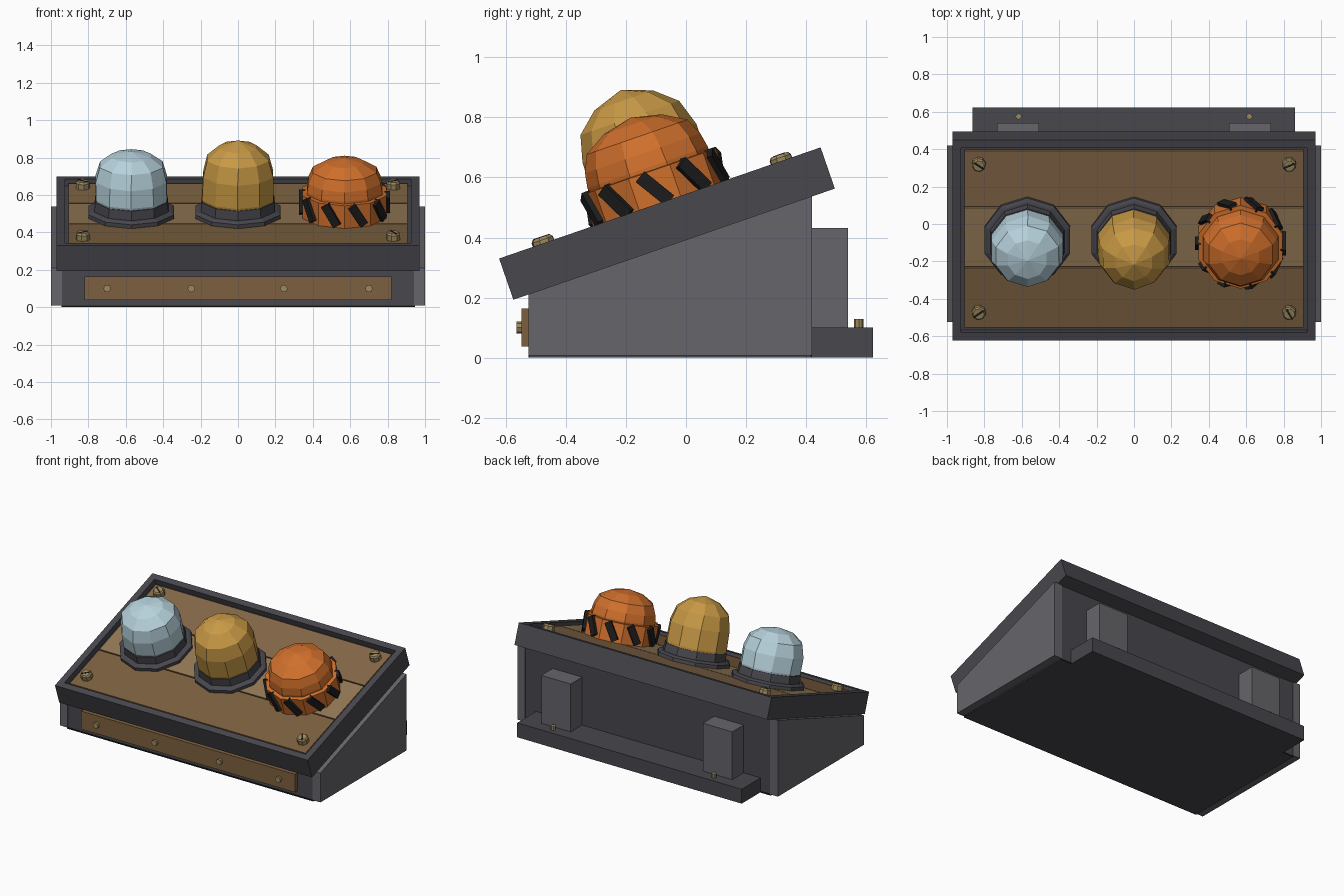
import bpy, bmesh, random
from math import radians, cos, sin, pi
from mathutils import Matrix, Vector

if "Cube" in bpy.data.objects:
    bpy.data.objects.remove(bpy.data.objects["Cube"])

random.seed(4)
I = Matrix.Identity(4)
# Frame of the sloped panel: origin at the middle of its top face
T = Matrix.Translation((0, -0.087, 0.515)) @ Matrix.Rotation(radians(19.07), 4, 'X')


def mat(name, r, g, b):
    m = bpy.data.materials.new(name)
    m.diffuse_color = (r, g, b, 1)
    m.use_nodes = True
    m.node_tree.nodes["Principled BSDF"].inputs["Base Color"].default_value = m.diffuse_color
    return m


DARK = mat("dark_metal", 0.065, 0.063, 0.075)
STEEL = mat("side_steel", 0.13, 0.13, 0.145)
BLACK = mat("black", 0.012, 0.012, 0.012)
WOOD = [mat("wood_dark", 0.2, 0.115, 0.05), mat("wood_light", 0.29, 0.185, 0.09),
        mat("wood_mid", 0.235, 0.14, 0.065)]
BRASS = mat("brass", 0.33, 0.25, 0.11)
BLUE = mat("pale_blue_glass", 0.47, 0.64, 0.71)
AMBER = mat("amber_glass", 0.58, 0.32, 0.06)
ORANGE = mat("orange_glass", 0.63, 0.16, 0.025)


def finish(name, bm, material, m=I):
    bmesh.ops.recalc_face_normals(bm, faces=bm.faces)
    me = bpy.data.meshes.new(name)
    bm.to_mesh(me)
    bm.free()
    me.materials.append(material)
    ob = bpy.data.objects.new(name, me)
    ob.matrix_world = m
    bpy.context.collection.objects.link(ob)
    return ob


def box(name, lo, hi, material, m=I):
    lo, hi = Vector(lo), Vector(hi)
    bm = bmesh.new()
    bmesh.ops.create_cube(bm, size=1)
    for v in bm.verts:
        v.co = Vector(v.co[i] * (hi[i] - lo[i]) + (lo[i] + hi[i]) / 2 for i in range(3))
    return finish(name, bm, material, m)


def lathe(name, profile, material, m=I, n=10, jitter=0.0):
    """Spin (radius, height) points around z; radius 0 gives a pole."""
    bm = bmesh.new()
    rings = []
    for r, z in profile:
        if r == 0:
            rings.append([bm.verts.new((0, 0, z))] * n)
        else:
            rings.append([bm.verts.new((r * cos(pi / 2 + 2 * pi * k / n) + random.uniform(-jitter, jitter),
                                        r * sin(pi / 2 + 2 * pi * k / n) + random.uniform(-jitter, jitter), z))
                          for k in range(n)])
    for a, b in zip(rings, rings[1:]):
        for k in range(n):
            quad = [a[k], a[(k + 1) % n], b[(k + 1) % n], b[k]]
            bm.faces.new(list(dict.fromkeys(quad)))
    for ring in (rings[0], rings[-1]):
        if ring[0] is not ring[1]:
            bm.faces.new(ring)
    return finish(name, bm, material, m)


def wedge(name, x0, x1, pts, material):
    """Extrude a (y, z) side profile along x."""
    bm = bmesh.new()
    f = bm.faces.new([bm.verts.new((x0, y, z)) for y, z in pts])
    ext = bmesh.ops.extrude_face_region(bm, geom=[f])
    bmesh.ops.translate(bm, vec=(x1 - x0, 0, 0),
                        verts=[v for v in ext['geom'] if isinstance(v, bmesh.types.BMVert)])
    return finish(name, bm, material)


# Housing and side plates
wedge("housing", -0.945, 0.945, [(-0.52, 0), (0.415, 0), (0.415, 0.545), (-0.52, 0.22)], DARK)
for side, s in (("left", -1), ("right", 1)):
    wedge(side + "_side_plate", s * 0.94, s * 1.0,
          [(-0.525, 0.008), (0.42, 0.008), (0.42, 0.538), (-0.525, 0.211)], STEEL)
box("bottom_plate", (-0.945, -0.525, 0), (0.945, 0.42, 0.008), BLACK)

# Sloped panel frame with a recessed top
bm = bmesh.new()
bmesh.ops.create_cube(bm, size=1)
for v in bm.verts:
    v.co = Vector((v.co.x * 1.94, v.co.y * 1.132, (v.co.z - 0.5) * 0.145))
bm.faces.ensure_lookup_table()
top = max(bm.faces, key=lambda f: f.calc_center_median().z)
bmesh.ops.inset_region(bm, faces=[top], thickness=0.062)
ext = bmesh.ops.extrude_face_region(bm, geom=[top])
bmesh.ops.translate(bm, vec=(0, 0, -0.04), verts=[v for v in ext['geom'] if isinstance(v, bmesh.types.BMVert)])
if top.is_valid:
    bmesh.ops.delete(bm, geom=[top], context='FACES_ONLY')
finish("panel_frame", bm, DARK, T)

# Wooden planks in the recess
cuts = [-0.503, -0.158, 0.181, 0.503]
for i in range(3):
    box(f"plank_{i + 1}", (-0.905, cuts[i] + 0.004, -0.06), (0.905, cuts[i + 1] - 0.004, -0.018), WOOD[i], T)

# Slotted corner screws
for i, (x, y) in enumerate([(-0.83, -0.41), (0.83, -0.41), (-0.83, 0.428), (0.83, 0.428)]):
    m = T @ Matrix.Translation((x, y, 0)) @ Matrix.Rotation(radians((35, -60, -35, 25)[i]), 4, 'Z')
    lathe(f"corner_screw_{i + 1}", [(0.038, -0.02), (0.038, 0.012), (0.03, 0.022)], BRASS, m, 8)
    box(f"corner_screw_slot_{i + 1}", (-0.03, -0.005, 0.01), (0.03, 0.005, 0.0235), BLACK, m)

# Domed lamps with dark sockets
lamps = [("blue", -0.57, BLUE, [(0.19, 0.04), (0.2, 0.08), (0.199, 0.18), (0.175, 0.262), (0.11, 0.312), (0, 0.336)]),
         ("amber", 0, AMBER, [(0.19, 0.04), (0.2, 0.08), (0.198, 0.21), (0.174, 0.3), (0.103, 0.362), (0, 0.398)])]
for name, x, material, profile in lamps:
    m = T @ Matrix.Translation((x, 0, 0))
    lathe(name + "_lamp_socket", [(0.24, -0.02), (0.24, 0.004), (0.222, 0.014), (0.208, 0.016), (0.203, 0.068)], DARK, m)
    lathe(name + "_lamp_dome", profile, material, m, jitter=0.003)

# Orange lamp with a striped guard ring
m = T @ Matrix.Translation((0.57, 0, 0))
lathe("orange_lamp_dome", [(0.21, 0.08), (0.212, 0.125), (0.203, 0.175), (0.178, 0.232), (0.102, 0.277), (0, 0.3)], ORANGE, m)
lathe("orange_guard_ring", [(0.236, -0.02), (0.236, 0.11), (0.212, 0.112)], ORANGE, m)
for k in range(10):
    a = radians(18 + 36 * k) + pi / 2
    mk = (m @ Matrix.Rotation(a, 4, 'Z') @ Matrix.Translation((0.228, 0, 0.05))
          @ Matrix.Rotation(radians(32), 4, 'X'))
    box(f"guard_stripe_{k + 1}", (-0.015, -0.023, -0.064), (0.015, 0.023, 0.064), BLACK, mk)

# Front trim with small screws
box("front_trim", (-0.822, -0.547, 0.038), (0.82, -0.515, 0.163), WOOD[0])
for i, x in enumerate((-0.7, -0.25, 0.245, 0.7)):
    m = Matrix.Translation((x, -0.545, 0.1)) @ Matrix.Rotation(pi / 2, 4, 'X')
    lathe(f"trim_screw_{i + 1}", [(0.02, -0.01), (0.02, 0.019)], BRASS, m, 8)

# Rear ledge, brackets and bolts
box("rear_ledge", (-0.863, 0.41, 0), (0.86, 0.622, 0.1), DARK)
for side, s in (("left", -1), ("right", 1)):
    box(side + "_rear_bracket", (s * 0.62 - 0.113, 0.41, 0.09), (s * 0.62 + 0.113, 0.54, 0.432), STEEL)
    lathe(side + "_ledge_bolt", [(0.016, 0.09), (0.016, 0.128)], BRASS, Matrix.Translation((s * 0.617, 0.575, 0)), 8)
